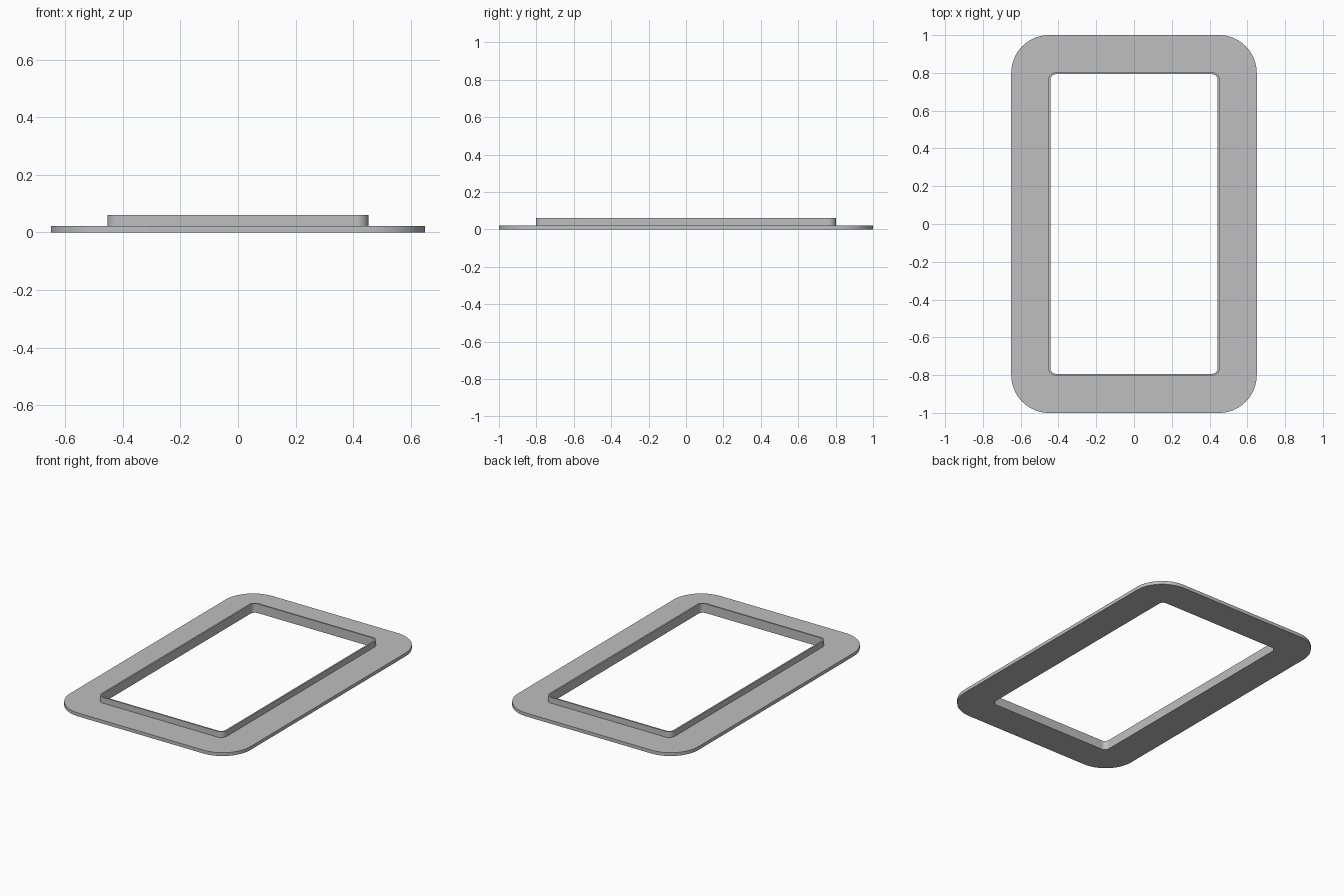
import bpy, bmesh, math

if "Cube" in bpy.data.objects:
    bpy.data.objects.remove(bpy.data.objects["Cube"])

SEGMENTS = 16  # steps per rounded corner


def rounded_rect(hx, hy, r, z):
    """Points of a rounded rectangle, counter-clockwise."""
    pts = []
    for i, (sx, sy) in enumerate([(1, 1), (-1, 1), (-1, -1), (1, -1)]):
        for k in range(SEGMENTS + 1):
            a = math.radians(90) * (i + k / SEGMENTS)
            pts.append((sx * (hx - r) + r * math.cos(a),
                        sy * (hy - r) + r * math.sin(a), z))
    return pts


# Cross-section of the frame: half width, half depth, corner radius, height
section = [
    (0.65, 1.0, 0.20, 0.0),       # flange outer edge
    (0.65, 1.0, 0.20, 0.022),
    (0.453, 0.803, 0.04, 0.022),  # raised lip, outside
    (0.453, 0.803, 0.04, 0.06),
    (0.443, 0.793, 0.03, 0.06),   # raised lip, inside
    (0.443, 0.793, 0.03, 0.0),    # opening at the underside
]

bm = bmesh.new()
rings = [[bm.verts.new(p) for p in rounded_rect(*s)] for s in section]
for a, b in zip(rings, rings[1:] + rings[:1]):
    n = len(a)
    for i in range(n):
        j = (i + 1) % n
        bm.faces.new((a[i], a[j], b[j], b[i]))
bmesh.ops.recalc_face_normals(bm, faces=bm.faces)

mesh = bpy.data.meshes.new("trim_frame")
bm.to_mesh(mesh)
bm.free()

# Single light grey finish
grey = bpy.data.materials.new("light_grey")
grey.diffuse_color = (0.52, 0.52, 0.52, 1)
grey.use_nodes = True
grey.node_tree.nodes["Principled BSDF"].inputs["Base Color"].default_value = grey.diffuse_color
mesh.materials.append(grey)

frame = bpy.data.objects.new("trim_frame", mesh)
bpy.context.collection.objects.link(frame)
bpy.context.view_layer.objects.active = frame
frame.select_set(True)
bpy.ops.object.shade_smooth_by_angle(angle=math.radians(30))
